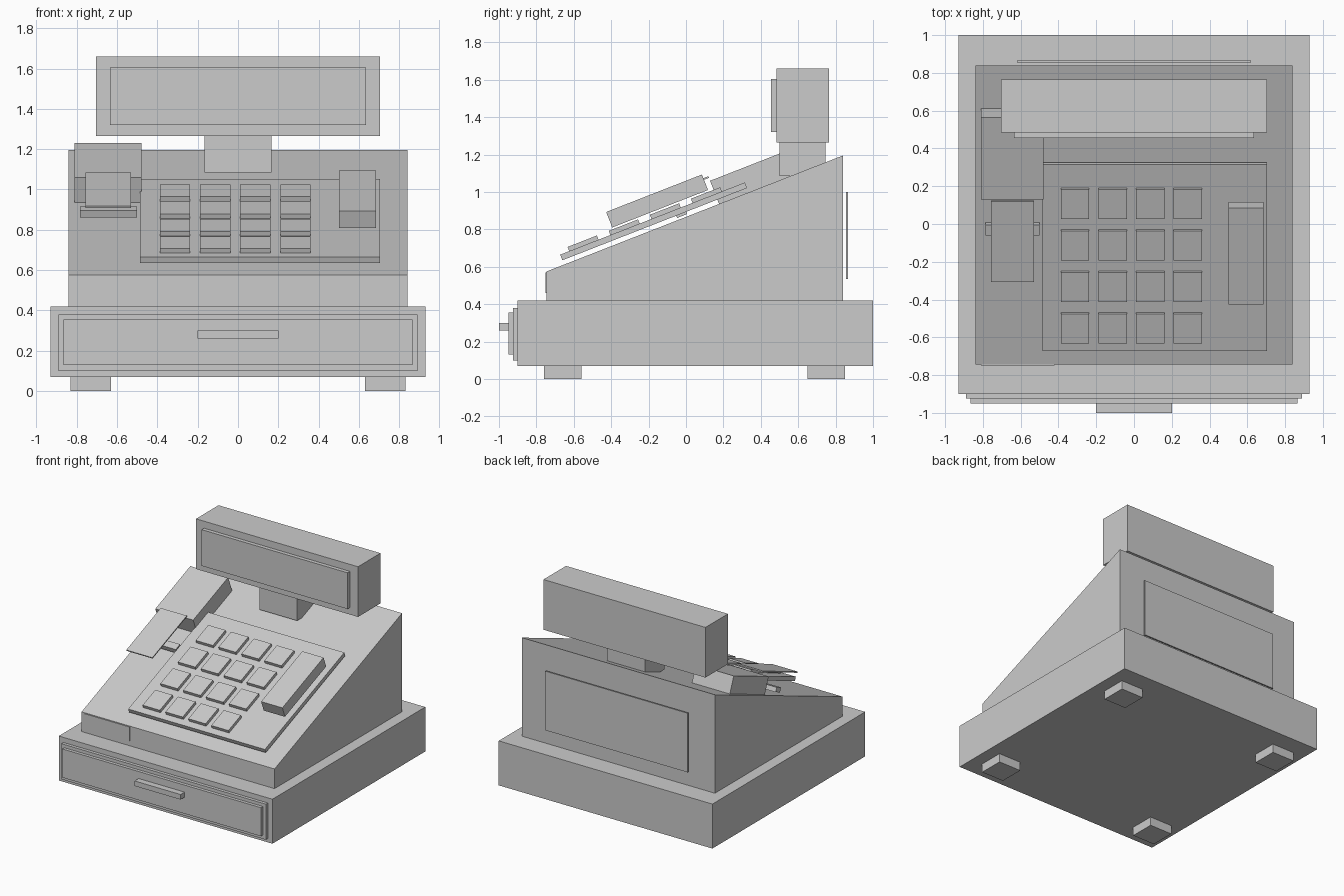
import bpy, math
from mathutils import Matrix, Vector

if "Cube" in bpy.data.objects:
    bpy.data.objects.remove(bpy.data.objects["Cube"])

grey = bpy.data.materials.new("light grey")
grey.diffuse_color = (0.6, 0.6, 0.6, 1)
grey.use_nodes = True
grey.node_tree.nodes["Principled BSDF"].inputs["Base Color"].default_value = grey.diffuse_color

# Frame of the sloping top: x across, y up the slope, z out of the slope
SLOPE = math.atan2(0.62, 1.585)
ON_SLOPE = Matrix.Translation((0, -0.745, 0.575)) @ Matrix.Rotation(SLOPE, 4, 'X')


def add_mesh(name, verts, faces, frame=Matrix()):
    mesh = bpy.data.meshes.new(name)
    mesh.from_pydata([frame @ Vector(v) for v in verts], [], faces)
    mesh.materials.append(grey)
    ob = bpy.data.objects.new(name, mesh)
    bpy.context.collection.objects.link(ob)
    return ob


def prism(name, x0, x1, profile, frame=Matrix()):
    """Extrude a counter-clockwise (y, z) profile from x0 to x1."""
    n = len(profile)
    verts = [(x, y, z) for x in (x0, x1) for y, z in profile]
    faces = [tuple(reversed(range(n))), tuple(range(n, 2 * n))]
    faces += [(i, (i + 1) % n, n + (i + 1) % n, n + i) for i in range(n)]
    return add_mesh(name, verts, faces, frame)


def box(name, x0, x1, y0, y1, z0, z1, frame=Matrix()):
    return prism(name, x0, x1, [(y0, z0), (y1, z0), (y1, z1), (y0, z1)], frame)


# Feet
for side, x in (("left", -0.83), ("right", 0.63)):
    for end, y in (("front", -0.76), ("back", 0.65)):
        box(f"foot_{end}_{side}", x, x + 0.2, y, y + 0.2, 0, 0.07)

# Cash drawer base
box("drawer_case", -0.93, 0.93, -0.90, 1.0, 0.07, 0.42)
box("drawer_frame", -0.89, 0.89, -0.925, -0.90, 0.10, 0.38)
box("drawer_front", -0.865, 0.865, -0.95, -0.925, 0.13, 0.355)
box("drawer_handle", -0.2, 0.2, -1.0, -0.95, 0.26, 0.30)

# Wedge body with its front and back plates
prism("body", -0.84, 0.84,
      [(-0.745, 0.42), (0.84, 0.42), (0.84, 1.195), (-0.745, 0.575)])
box("front_plate", -0.81, -0.42, -0.75, -0.745, 0.46, 0.57)
box("back_panel", -0.62, 0.62, 0.855, 0.865, 0.535, 1.0)

# Display on its neck
box("display_neck", -0.165, 0.165, 0.50, 0.745, 1.085, 1.265)
box("display_case", -0.705, 0.705, 0.485, 0.765, 1.265, 1.66)
box("display_screen", -0.635, 0.635, 0.455, 0.485, 1.32, 1.605)

# Keypad
box("keypad_plate", -0.485, 0.705, 0.10, 1.16, 0.025, 0.057, ON_SLOPE)
for row in range(4):
    for col in range(4):
        x, y = -0.387 + 0.199 * col, 0.152 + 0.236 * row
        box(f"key_{row}_{col}", x, x + 0.15, y, y + 0.168, 0.057, 0.081, ON_SLOPE)
box("large_key", 0.50, 0.685, 0.412, 0.962, 0.091, 0.18, ON_SLOPE)

# Receipt printer
box("printer_case", -0.81, -0.48, 0.99, 1.457, -0.002, 0.133, ON_SLOPE)
box("printer_tear_bar", -0.785, -0.50, 0.754, 0.812, 0.012, 0.048, ON_SLOPE)
box("receipt_paper", -0.757, -0.53, 0.532, 0.991, 0.150, 0.159, ON_SLOPE)
